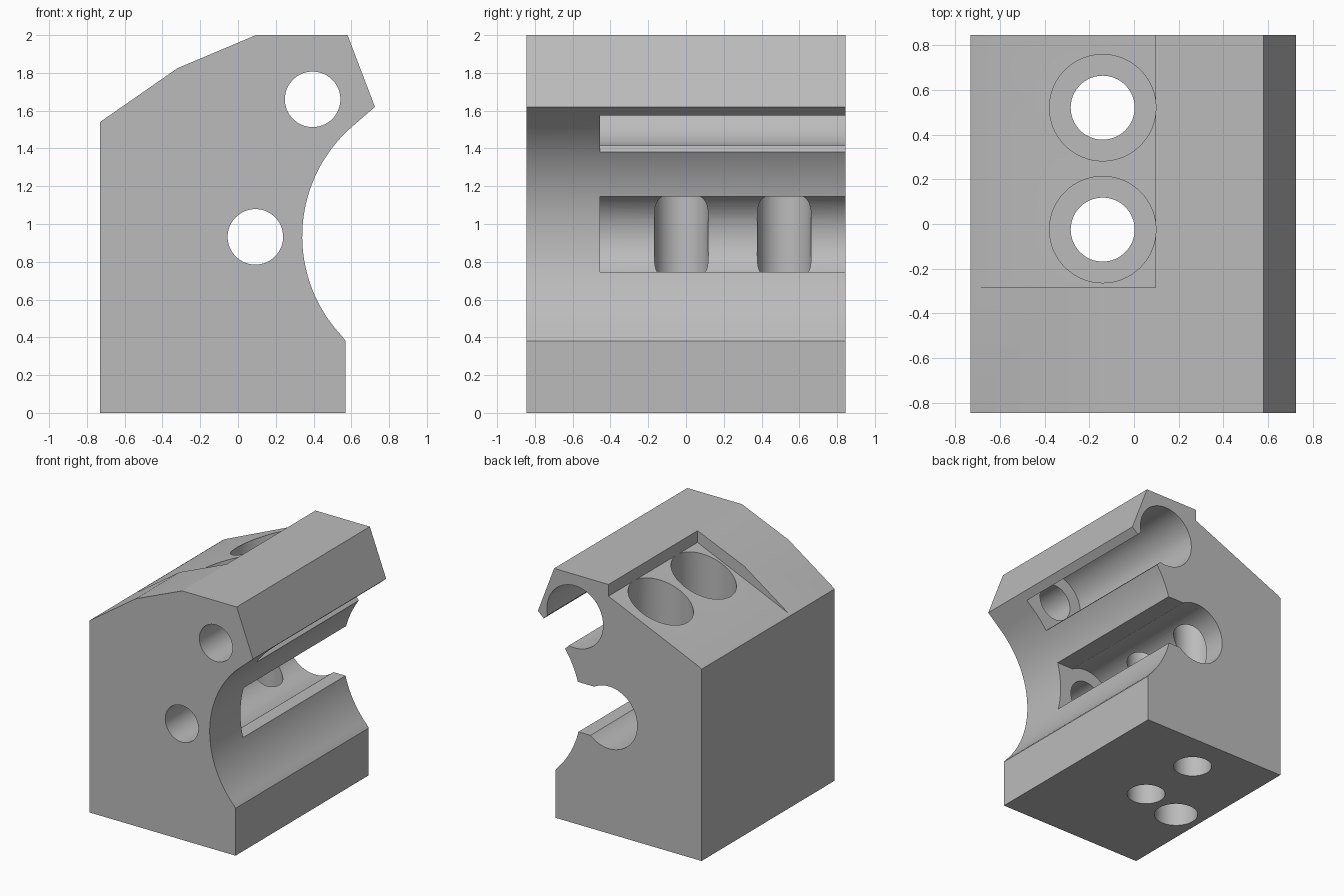
import bpy, bmesh, math

default = bpy.data.objects.get("Cube")
if default:
    bpy.data.objects.remove(default, do_unlink=True)

HALF = 0.845          # half depth of the block
BORE_START = -0.455   # where the wide bores begin
OVER = 1.0            # cutter overshoot

grey = bpy.data.materials.new("plain_grey")
grey.use_nodes = True
grey.diffuse_color = (0.5, 0.5, 0.5, 1)
grey.node_tree.nodes["Principled BSDF"].inputs["Base Color"].default_value = grey.diffuse_color


def arc(cx, cy, r, start, end, steps):
    angles = [math.radians(start + (end - start) * i / steps) for i in range(steps + 1)]
    return [(cx + r * math.cos(a), cy + r * math.sin(a)) for a in angles]


def circle(cx, cy, r):
    return arc(cx, cy, r, 0, 360, 64)[:-1]


def prism(name, outline, low, high, axis="Y"):
    """Extrude a closed outline along the Y or Z axis."""
    bm = bmesh.new()
    place = (lambda p, t: (p[0], t, p[1])) if axis == "Y" else (lambda p, t: (p[0], p[1], t))
    rings = [[bm.verts.new(place(p, t)) for p in outline] for t in (low, high)]
    for ring in rings:
        bm.faces.new(ring)
    n = len(outline)
    for i in range(n):
        j = (i + 1) % n
        bm.faces.new((rings[0][i], rings[0][j], rings[1][j], rings[1][i]))
    bmesh.ops.recalc_face_normals(bm, faces=bm.faces)
    mesh = bpy.data.meshes.new(name)
    bm.to_mesh(mesh)
    bm.free()
    mesh.materials.append(grey)
    obj = bpy.data.objects.new(name, mesh)
    bpy.context.collection.objects.link(obj)
    return obj


def slot(cx, cz, half, angle, length):
    """Rectangle outline running out from a bore centre."""
    c, s = math.cos(math.radians(angle)), math.sin(math.radians(angle))
    local = [(0, -half), (length, -half), (length, half), (0, half)]
    return [(cx + u * c - v * s, cz + u * s + v * c) for u, v in local]


# Main block with sloped top and concave side
side = arc(1.11, 0.935, 0.77, 226, 131, 40)
outline = [(-0.73, 0), (0.57, 0), (0.57, 0.38)] + side[1:] + [
    (0.725, 1.62), (0.58, 2), (0.095, 2), (-0.32, 1.825), (-0.73, 1.54)]
block = prism("clamp_block", outline, -HALF, HALF)

cutters = []
# Lengthwise holes, wide bores and the slots that open them to the side
for label, cx, cz, slot_z, half, angle in (
        ("upper", 0.395, 1.66, 1.66, 0.135, -45), ("lower", 0.092, 0.932, 0.945, 0.2, 0)):
    cutters += [
        prism(label + "_hole", circle(cx, cz, 0.147), -OVER, OVER),
        prism(label + "_bore", circle(cx, cz, 0.25), BORE_START, OVER),
        prism(label + "_slot", slot(cx, slot_z, half, angle, 0.45), BORE_START, OVER)]

# Recess in the sloped top
cutters.append(prism("top_recess", [(-0.9, 1.471), (0.097, 1.906), (0.097, 2.2), (-0.9, 2.2)],
                     -0.285, OVER))

# Vertical bolt holes with countersunk seats
for i, y in enumerate((-0.025, 0.52)):
    cutters += [
        prism(f"bolt_hole_{i}", circle(-0.14, y, 0.143), -0.2, 2.2, "Z"),
        prism(f"bolt_seat_{i}", circle(-0.14, y, 0.238), 1.37, 2.2, "Z")]

# Blind hole in the base
cutters.append(prism("base_hole", circle(-0.51, -0.115, 0.163), -0.2, 0.5, "Z"))

# Cut everything out of the block
bpy.ops.object.select_all(action="DESELECT")
block.select_set(True)
bpy.context.view_layer.objects.active = block
for cutter in cutters:
    cutter.hide_render = True
    mod = block.modifiers.new(cutter.name, "BOOLEAN")
    mod.operation = "DIFFERENCE"
    mod.solver = "EXACT"
    mod.object = cutter
    bpy.ops.object.modifier_apply(modifier=mod.name)
    bpy.data.objects.remove(cutter, do_unlink=True)

bpy.ops.object.shade_smooth_by_angle(angle=math.radians(20))
